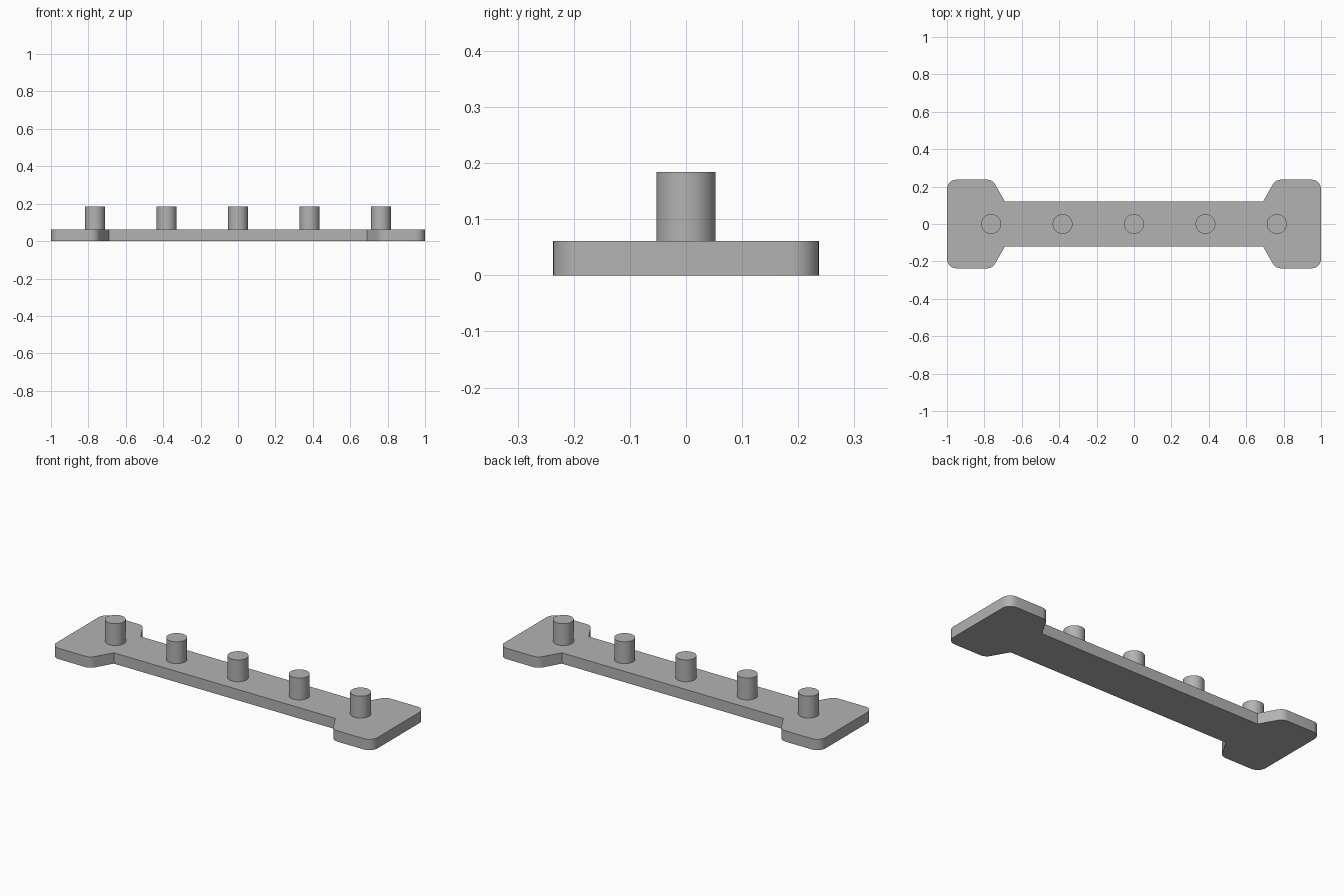
import bpy, bmesh, math
from mathutils import Vector

if "Cube" in bpy.data.objects:
    bpy.data.objects.remove(bpy.data.objects["Cube"])

PLATE_H, PEG_TOP = 0.061, 0.184
PEG_R, PEG_STEP = 0.053, 0.382
CORNER_R = 0.05

gray = bpy.data.materials.new("plain gray")
gray.use_nodes = True
color = (0.45, 0.45, 0.45, 1)
gray.diffuse_color = color
gray.node_tree.nodes["Principled BSDF"].inputs["Base Color"].default_value = color


def fillet(prev, corner, nxt, radius, steps=8):
    """Points of an arc that rounds one outline corner."""
    a, b = (prev - corner).normalized(), (nxt - corner).normalized()
    half = a.angle(b) / 2
    centre = corner + (a + b).normalized() * radius / math.sin(half)
    start = corner + a * radius / math.tan(half) - centre
    end = corner + b * radius / math.tan(half) - centre
    sweep = math.pi - 2 * half
    return [centre + (start * math.sin((1 - i / steps) * sweep)
                      + end * math.sin(i / steps * sweep)) / math.sin(sweep)
            for i in range(steps + 1)]


def finish(bm, name):
    bmesh.ops.recalc_face_normals(bm, faces=bm.faces)
    mesh = bpy.data.meshes.new(name)
    bm.to_mesh(mesh)
    bm.free()
    mesh.materials.append(gray)
    obj = bpy.data.objects.new(name, mesh)
    bpy.context.collection.objects.link(obj)
    bpy.ops.object.select_all(action="DESELECT")
    obj.select_set(True)
    bpy.context.view_layer.objects.active = obj
    bpy.ops.object.shade_smooth_by_angle(angle=math.radians(25))
    return obj


# Base plate: narrow bar with flared, rounded ends, from one quarter outline
neck, flare, tip = Vector((0.69, 0.12)), Vector((0.757, 0.237)), Vector((1, 0.237))
quarter = [neck] + fillet(neck, flare, tip, CORNER_R)
quarter += fillet(flare, tip, Vector((1, 0)), CORNER_R)
right_side = quarter + [Vector((p.x, -p.y)) for p in reversed(quarter)]
outline = right_side + [Vector((-p.x, p.y)) for p in reversed(right_side)]

bm = bmesh.new()
base = bm.faces.new([bm.verts.new((p.x, p.y, 0)) for p in outline])
top = bmesh.ops.extrude_face_region(bm, geom=[base], use_keep_orig=True)["geom"]
bmesh.ops.translate(bm, vec=(0, 0, PLATE_H),
                    verts=[g for g in top if isinstance(g, bmesh.types.BMVert)])
finish(bm, "base_plate")

# Row of five round pegs standing on the plate
for i in range(-2, 3):
    bm = bmesh.new()
    bmesh.ops.create_cone(bm, cap_ends=True, segments=48, radius1=PEG_R,
                          radius2=PEG_R, depth=PEG_TOP - PLATE_H)
    peg = finish(bm, f"peg_{i + 3}")
    peg.location = (i * PEG_STEP, 0, (PEG_TOP + PLATE_H) / 2)
